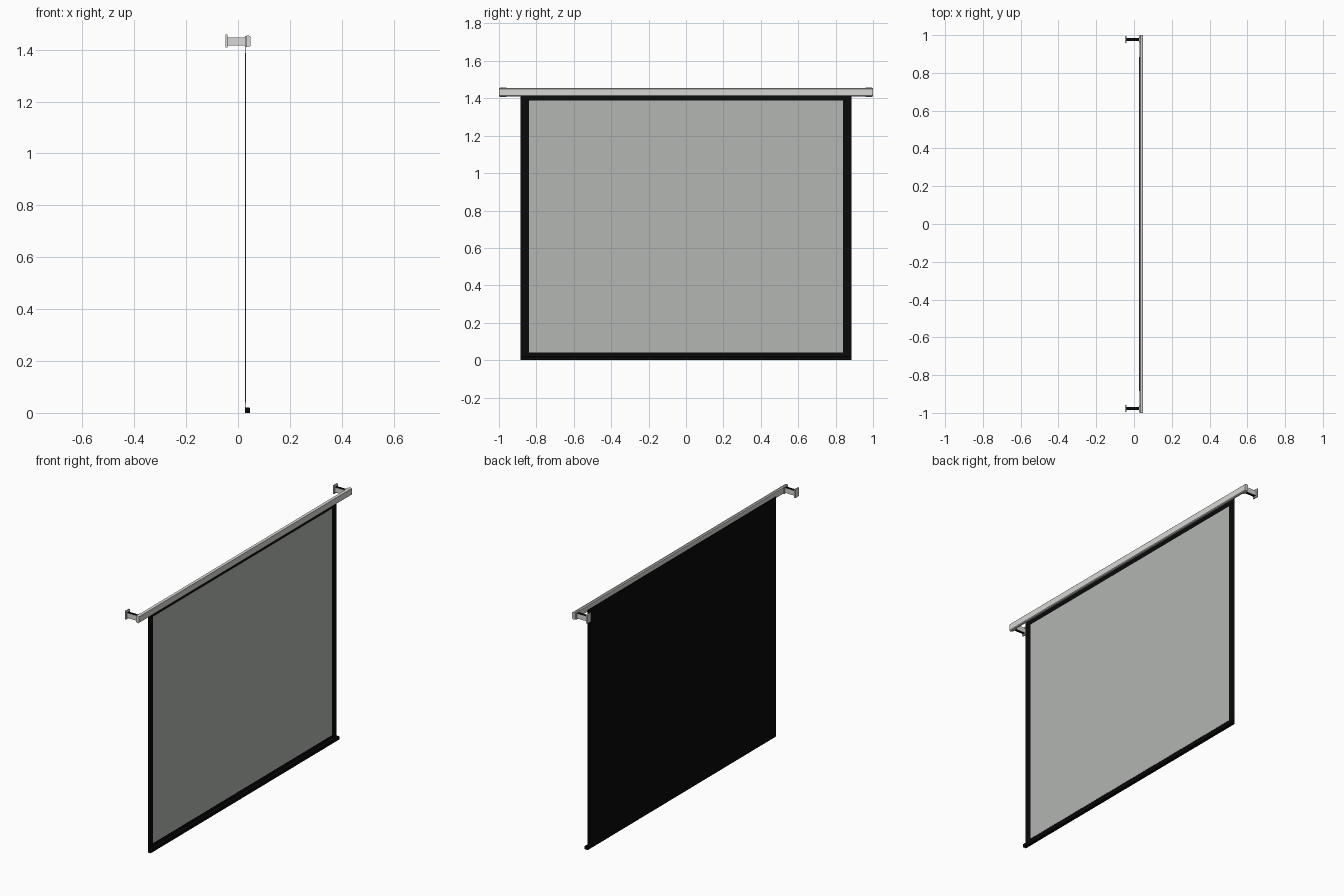
import bpy, bmesh

if "Cube" in bpy.data.objects:
    bpy.data.objects.remove(bpy.data.objects["Cube"])


def material(name, rgb):
    m = bpy.data.materials.new(name)
    m.diffuse_color = (*rgb, 1)
    m.use_nodes = True
    m.node_tree.nodes["Principled BSDF"].inputs["Base Color"].default_value = m.diffuse_color
    return m


CASING = material("light grey casing", (0.68, 0.69, 0.66))
FABRIC = material("grey screen fabric", (0.45, 0.465, 0.45))
BLACK = material("black border", (0.003, 0.003, 0.003))


def extrude_y(name, profile, y0, y1, mat):
    """Extrude an (x, z) profile along y, capped at both ends."""
    bm = bmesh.new()
    face = bm.faces.new([bm.verts.new((x, y0, z)) for x, z in profile])
    res = bmesh.ops.extrude_face_region(bm, geom=[face])
    verts = [v for v in res["geom"] if isinstance(v, bmesh.types.BMVert)]
    bmesh.ops.translate(bm, verts=verts, vec=(0, y1 - y0, 0))
    bmesh.ops.recalc_face_normals(bm, faces=bm.faces)
    me = bpy.data.meshes.new(name)
    bm.to_mesh(me)
    bm.free()
    me.materials.append(mat)
    ob = bpy.data.objects.new(name, me)
    bpy.context.collection.objects.link(ob)
    return ob


def box(name, x0, x1, y0, y1, z0, z1, mat):
    return extrude_y(name, [(x0, z0), (x1, z0), (x1, z1), (x0, z1)], y0, y1, mat)


# Roller casing with chamfered corners
extrude_y("roller_casing",
          [(0.030, 1.416), (0.034, 1.412), (0.044, 1.411), (0.048, 1.415),
           (0.048, 1.450), (0.045, 1.453), (0.035, 1.455), (0.030, 1.450)],
          -1.0, 1.0, CASING)

# Black sheet, projection surface and bottom weight bar
box("screen_backing", 0.0265, 0.0295, -0.885, 0.885, 0.0, 1.425, BLACK)
box("projection_surface", 0.0293, 0.0305, -0.84, 0.84, 0.04, 1.387, FABRIC)
extrude_y("bottom_bar",
          [(0.028, 0.0), (0.045, 0.0), (0.047, 0.002), (0.047, 0.018),
           (0.045, 0.02), (0.028, 0.02)], -0.885, 0.885, BLACK)

# Wall brackets at both ends: plate, arm and casing clip
for side, s in (("left", -1), ("right", 1)):
    c = s * 0.977
    box(f"wall_plate_{side}", -0.048, -0.040, c - 0.018, c + 0.018, 1.408, 1.458, CASING)
    arm = box(f"bracket_arm_{side}", -0.041, 0.031, c - 0.009, c + 0.009, 1.416, 1.446, CASING)
    arm.data.materials.append(BLACK)
    for f in arm.data.polygons:  # black upper and lower faces
        if abs(f.normal.z) > 0.5:
            f.material_index = 1
    box(f"casing_clip_{side}", 0.027, 0.034, c - 0.016, c + 0.016, 1.411, 1.452, CASING)
